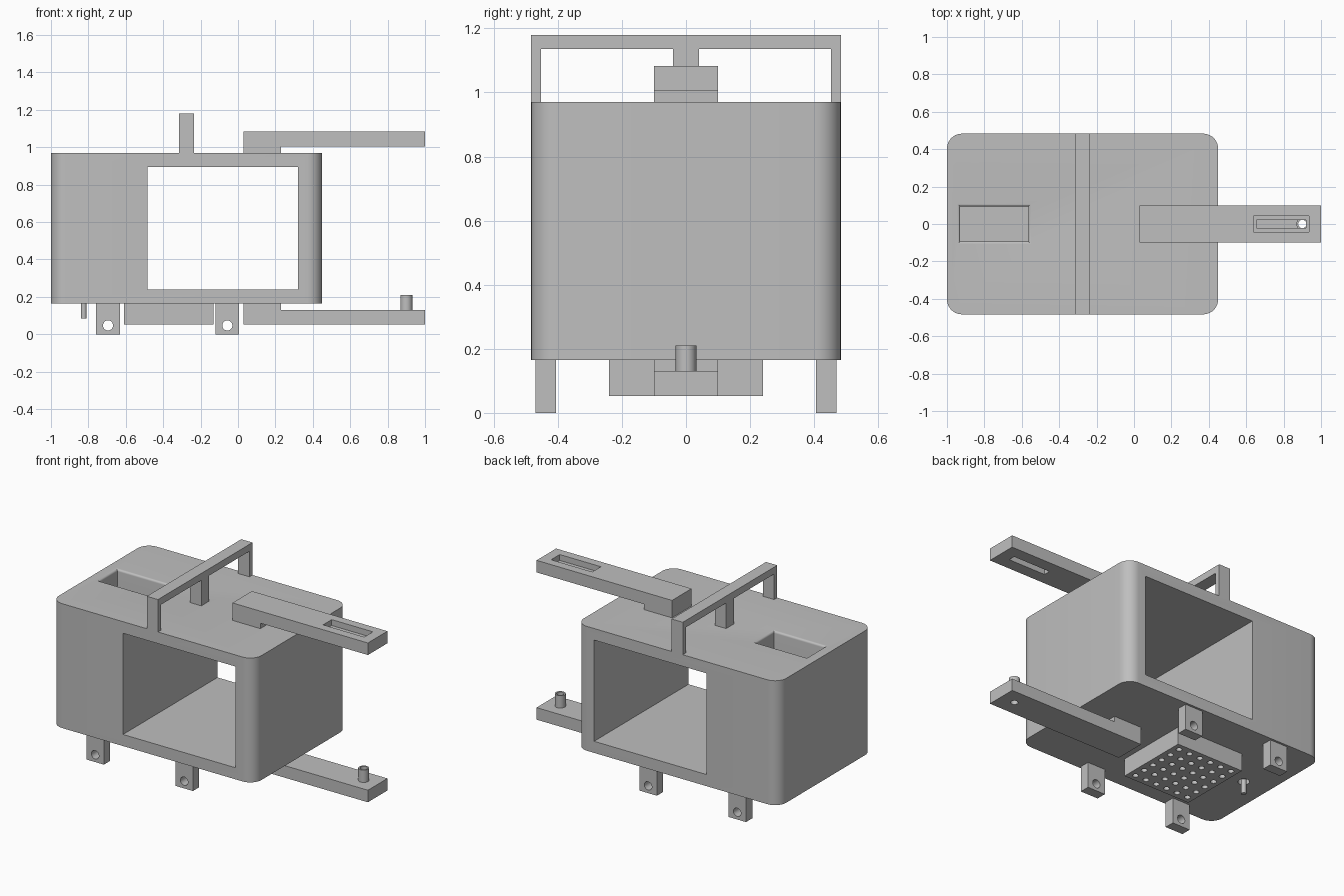
import bpy, bmesh, math
from mathutils import Matrix, Vector

cube = bpy.data.objects.get("Cube")
if cube:
    bpy.data.objects.remove(cube, do_unlink=True)

GREY = (0.52, 0.52, 0.52, 1)
grey = bpy.data.materials.new("plain_grey")
grey.use_nodes = True
grey.diffuse_color = GREY
grey.node_tree.nodes["Principled BSDF"].inputs["Base Color"].default_value = GREY


def finish(name, bm):
    bmesh.ops.recalc_face_normals(bm, faces=bm.faces)
    mesh = bpy.data.meshes.new(name)
    bm.to_mesh(mesh)
    bm.free()
    mesh.materials.append(grey)
    obj = bpy.data.objects.new(name, mesh)
    bpy.context.collection.objects.link(obj)
    return obj


def add_box(bm, x, y, z):
    spans = (x, y, z)
    centre = Vector([(a + b) / 2 for a, b in spans])
    size = [b - a for a, b in spans]
    mat = Matrix.Translation(centre) @ Matrix.Diagonal((*size, 1))
    return bmesh.ops.create_cube(bm, size=1, matrix=mat)["verts"]


def add_cylinder(bm, centre, radius, depth, along_y=False, sides=32):
    mat = Matrix.Translation(centre)
    if along_y:
        mat = mat @ Matrix.Rotation(math.pi / 2, 4, "X")
    bmesh.ops.create_cone(bm, cap_ends=True, segments=sides, radius1=radius,
                          radius2=radius, depth=depth, matrix=mat)


def add_profile(bm, points, axis, low, high):
    # Extrude a 2D outline, given with z second, along x or y
    if axis == "y":
        verts = [bm.verts.new((a, low, z)) for a, z in points]
        step = (0, high - low, 0)
    else:
        verts = [bm.verts.new((low, a, z)) for a, z in points]
        step = (high - low, 0, 0)
    face = bm.faces.new(verts)
    new = bmesh.ops.extrude_face_region(bm, geom=[face])["geom"]
    bmesh.ops.translate(bm, vec=step, verts=[v for v in new if isinstance(v, bmesh.types.BMVert)])


def activate(obj):
    bpy.ops.object.select_all(action="DESELECT")
    obj.select_set(True)
    bpy.context.view_layer.objects.active = obj


def cut(obj, bm):
    cutter = finish("cutter", bm)
    cutter.hide_render = True
    mod = obj.modifiers.new("cut", "BOOLEAN")
    mod.operation, mod.solver, mod.object = "DIFFERENCE", "EXACT", cutter
    activate(obj)
    bpy.ops.object.modifier_apply(modifier=mod.name)
    bpy.data.objects.remove(cutter, do_unlink=True)


def smooth(obj):
    activate(obj)
    bpy.ops.object.shade_smooth_by_angle(angle=math.radians(30))


# Housing with rounded upright corners
BASE, TOP = 0.165, 0.97
bm = bmesh.new()
add_box(bm, (-1, 0.45), (-0.483, 0.483), (BASE, TOP))
upright = [e for e in bm.edges if abs(e.verts[0].co.z - e.verts[1].co.z) > 0.1]
bmesh.ops.bevel(bm, geom=upright, offset=0.08, segments=10, profile=0.5, affect="EDGES")
housing = finish("housing", bm)

# Window running from front to back
bm = bmesh.new()
add_box(bm, (-0.485, 0.32), (-1, 1), (0.24, 0.895))
cut(housing, bm)

# Filling pocket with a rounded rim
bm = bmesh.new()
rim = 0.014
levels = [(0, 0.4), (0, TOP - rim)]
levels += [(rim * (1 - math.cos(t)), TOP - rim + rim * math.sin(t))
           for t in (math.pi / 2 * i / 5 for i in range(1, 6))]
levels.append((rim, TOP + 0.05))
rings = []
for grow, z in levels:
    hx, hy = 0.183 + grow, 0.094 + grow
    rings.append([bm.verts.new((-0.747 + sx * hx, sy * hy, z))
                  for sx, sy in ((-1, -1), (1, -1), (1, 1), (-1, 1))])
for low, high in zip(rings, rings[1:]):
    for i in range(4):
        j = (i + 1) % 4
        bm.faces.new((low[i], low[j], high[j], high[i]))
bm.faces.new(rings[0])
bm.faces.new(rings[-1])
cut(housing, bm)

# Round socket for the locating peg
bm = bmesh.new()
add_cylinder(bm, (-0.825, 0, BASE), 0.034, 0.12)
cut(housing, bm)
smooth(housing)

bm = bmesh.new()
add_cylinder(bm, (-0.825, 0, 0.16), 0.015, 0.15, sides=24)
smooth(finish("locating_peg", bm))

# Carrying handle with three posts
half = [(0.04, TOP), (0.04, 1.135), (0.452, 1.135), (0.452, TOP), (0.483, TOP), (0.483, 1.18)]
outline = half + [(-y, z) for y, z in reversed(half)]
bm = bmesh.new()
add_profile(bm, outline, "x", -0.315, -0.235)
finish("carrying_handle", bm)


# Stepped arms reaching out above and below
def arm(name, root, inner, outer):
    bm = bmesh.new()
    add_profile(bm, [(0.03, root), (0.23, root), (0.23, inner), (1, inner),
                     (1, outer), (0.03, outer)], "y", -0.1, 0.1)
    return finish(name, bm)


upper_arm = arm("upper_arm", TOP, 1.005, 1.083)
lower_arm = arm("lower_arm", BASE, 0.13, 0.052)

# Stepped slot in the upper arm
for x, y, low in (((0.64, 0.935), 0.044, 1.045), ((0.655, 0.92), 0.022, 0.9)):
    bm = bmesh.new()
    add_box(bm, x, (-y, y), (low, 1.2))
    cut(upper_arm, bm)

# Hollow pin on the lower arm
bm = bmesh.new()
add_cylinder(bm, (0.9, 0, 0.165), 0.032, 0.09)
hollow_pin = finish("hollow_pin", bm)
for part in (hollow_pin, lower_arm):
    bm = bmesh.new()
    add_cylinder(bm, (0.9, 0, 0.1), 0.022, 0.4)
    cut(part, bm)
    smooth(part)

# Perforated block underneath
bm = bmesh.new()
add_box(bm, (-0.61, -0.13), (-0.24, 0.24), (0.052, BASE))
spray_block = finish("perforated_block", bm)
bm = bmesh.new()
COUNT, PITCH = 6, 0.078
for i in range(COUNT):
    for j in range(COUNT):
        x = -0.37 + (i - (COUNT - 1) / 2) * PITCH
        y = (j - (COUNT - 1) / 2) * PITCH
        add_cylinder(bm, (x, y, 0.08), 0.018, 0.14, sides=20)
cut(spray_block, bm)
smooth(spray_block)

# Four drilled mounting lugs
for end, x in (("right", -0.695), ("left", -0.057)):
    for side, y in (("front", -0.437), ("back", 0.437)):
        bm = bmesh.new()
        add_box(bm, (x - 0.063, x + 0.063), (y - 0.032, y + 0.032), (0, BASE))
        lug = finish(f"{side}_{end}_lug", bm)
        bm = bmesh.new()
        add_cylinder(bm, (x, y, 0.047), 0.027, 0.2, along_y=True)
        cut(lug, bm)
        smooth(lug)
